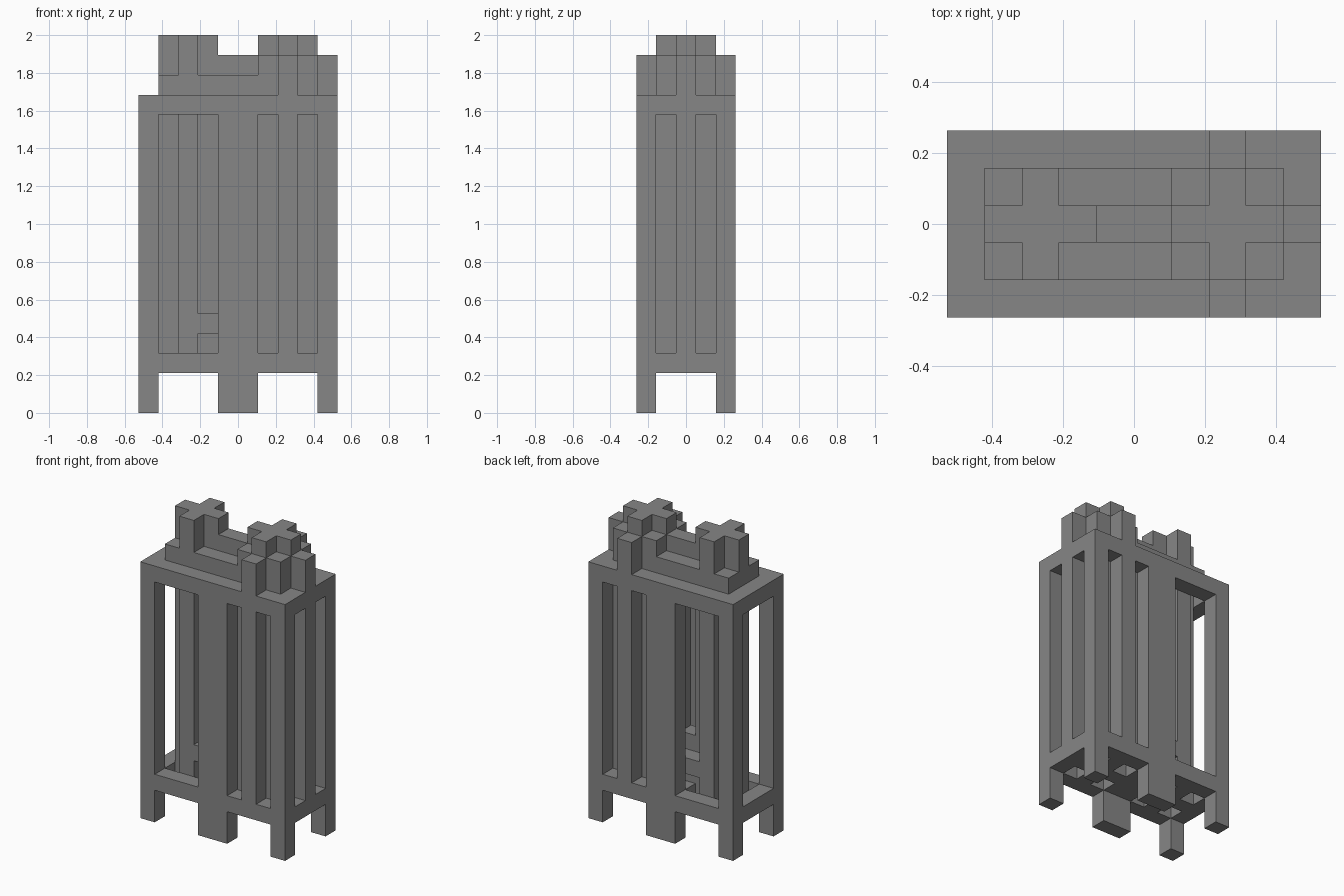
import bpy
import bmesh
from mathutils import Vector

if "Cube" in bpy.data.objects:
    bpy.data.objects.remove(bpy.data.objects["Cube"], do_unlink=True)

WIDE, DEEP, TALL = 10, 5, 19
UNIT = 2 / TALL

grey = bpy.data.materials.new("plain_grey")
grey.use_nodes = True
colour = (0.24, 0.24, 0.24, 1)
grey.diffuse_color = colour
grey.node_tree.nodes["Principled BSDF"].inputs["Base Color"].default_value = colour


def block(x, y, z):
    """Grid cells of a box; each argument is (first, last) inclusive."""
    return {(i, j, k) for i in range(x[0], x[1] + 1)
            for j in range(y[0], y[1] + 1)
            for k in range(z[0], z[1] + 1)}


def cross_column(cx, z):
    """Upright column with a plus-shaped section."""
    return block((cx - 1, cx + 1), (2, 2), z) | block((cx, cx), (1, 3), z)


def cross_pipe(x, cz):
    """Level pipe along x with a plus-shaped section."""
    return block(x, (1, 3), (cz, cz)) | block(x, (2, 2), (cz - 1, cz + 1))


def plate(z):
    """Full deck with open corners around both columns."""
    cells = block((0, 9), (0, 4), (z, z))
    return cells - {(i, j, z) for i in (1, 3, 6, 8) for j in (1, 3)}


parts = {}

# Feet, decks and the posts between them
for side, row in (("front", 0), ("back", 4)):
    for name, x in (("right", (0, 0)), ("middle", (4, 5)), ("left", (9, 9))):
        parts[f"{side}_{name}_foot"] = block(x, (row, row), (0, 1))
        parts[f"{side}_{name}_post"] = block(x, (row, row), (3, 14))
parts["floor_deck"] = plate(2)
parts["roof_deck"] = plate(15)

# Narrow column, and the wide column with its four ribs
parts["narrow_column"] = cross_column(2, (3, 18))
parts["wide_column"] = block((6, 8), (1, 3), (3, 17))
parts["wide_column_ribs"] = (block((7, 7), (0, 4), (3, 17))
                             | block((5, 9), (2, 2), (3, 17)))
parts["wide_column_cap"] = cross_column(7, (18, 18))

# Pipes joining the columns
parts["lower_pipe"] = cross_pipe((3, 5), 4)
parts["upper_pipe"] = cross_pipe((3, 5), 16)
parts["roof_slab"] = block((1, 8), (1, 3), (16, 16))

solid = set().union(*parts.values())
owned = set()


def build(name, cells):
    """Mesh the outer faces of a part, leaving out faces buried in others."""
    bm = bmesh.new()
    centre = Vector((WIDE / 2, DEEP / 2, 0))
    for cell in sorted(cells):
        middle = Vector(cell) + Vector((0.5, 0.5, 0.5))
        for axis in range(3):
            for sign in (-1, 1):
                n = Vector((0, 0, 0))
                n[axis] = sign
                if tuple(int(c + d) for c, d in zip(cell, n)) in solid:
                    continue
                u = Vector((0, 0, 0))
                u[(axis + 1) % 3] = 0.5
                v = n.cross(u)
                corners = [middle + n / 2 + p for p in (-u - v, u - v, u + v, v - u)]
                bm.faces.new([bm.verts.new((c - centre) * UNIT) for c in corners])
    bmesh.ops.remove_doubles(bm, verts=bm.verts, dist=UNIT / 100)
    bmesh.ops.dissolve_limit(bm, angle_limit=0.01, verts=bm.verts, edges=bm.edges)
    mesh = bpy.data.meshes.new(name)
    bm.to_mesh(mesh)
    bm.free()
    mesh.materials.append(grey)
    bpy.context.collection.objects.link(bpy.data.objects.new(name, mesh))


for part, cells in parts.items():
    build(part, cells - owned)
    owned |= cells
